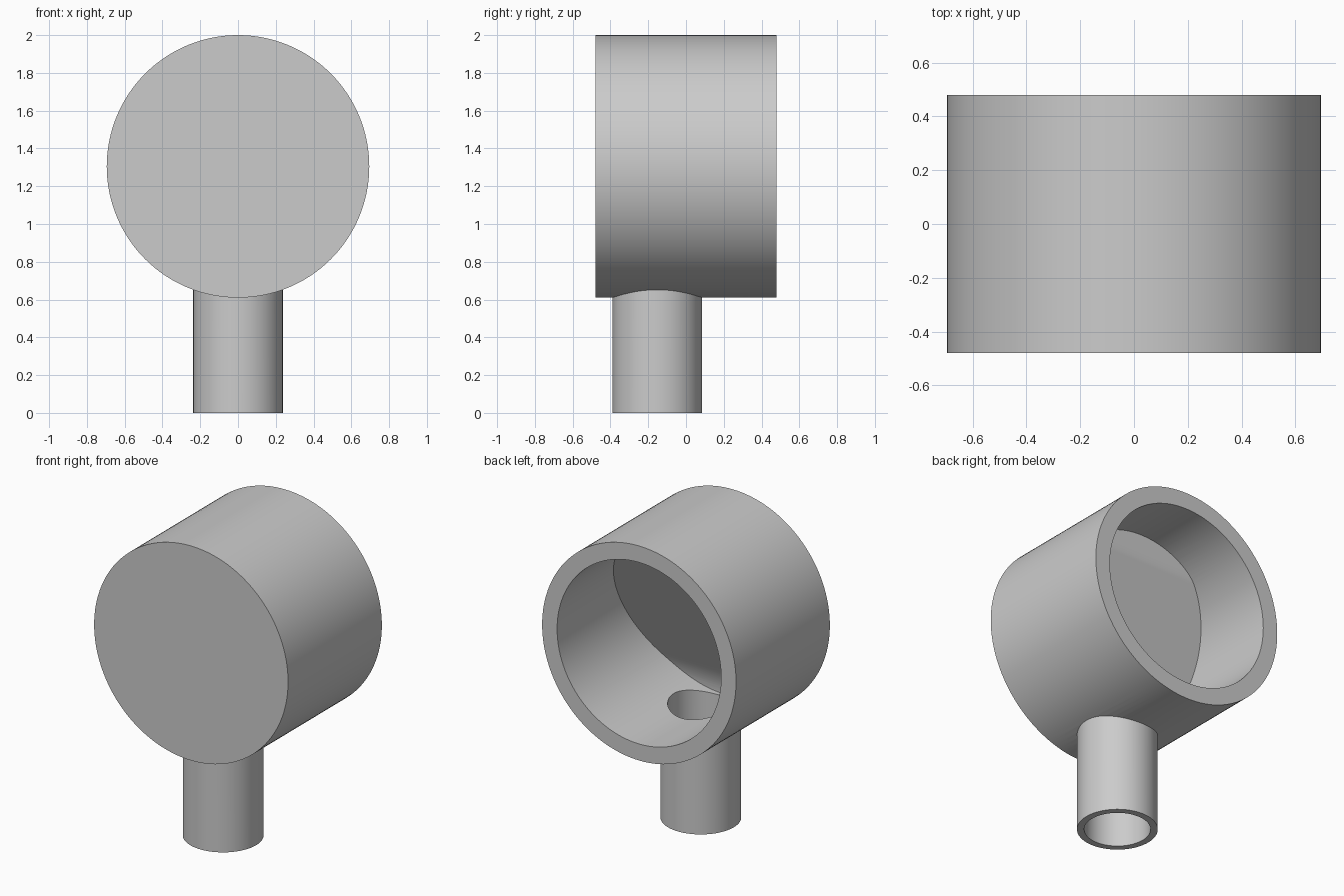
import bpy, bmesh, math
from mathutils import Matrix

if "Cube" in bpy.data.objects:
    bpy.data.objects.remove(bpy.data.objects["Cube"], do_unlink=True)

# Main dimensions
HUB_Z, HUB_R, HUB_INNER, HALF = 1.305, 0.695, 0.588, 0.48
STEM_Y, STEM_R, BORE_R = -0.152, 0.237, 0.195
SEGMENTS = 128

grey = bpy.data.materials.new("plain_grey")
grey.use_nodes = True
grey.diffuse_color = (0.6, 0.6, 0.6, 1)
grey.node_tree.nodes["Principled BSDF"].inputs["Base Color"].default_value = (0.6, 0.6, 0.6, 1)


def add_object(name, bm):
    bmesh.ops.recalc_face_normals(bm, faces=bm.faces)
    mesh = bpy.data.meshes.new(name)
    bm.to_mesh(mesh)
    bm.free()
    mesh.materials.append(grey)
    obj = bpy.data.objects.new(name, mesh)
    bpy.context.scene.collection.objects.link(obj)
    return obj


def cylinder(name, radius, start, end, along_y=False):
    """Cylinder from start to end, on the hub axis (y) or the stem axis (z)."""
    bm = bmesh.new()
    bmesh.ops.create_cone(bm, cap_ends=True, segments=SEGMENTS,
                          radius1=radius, radius2=radius, depth=end - start)
    mid = (start + end) / 2
    if along_y:
        matrix = Matrix.Translation((0, mid, HUB_Z)) @ Matrix.Rotation(math.pi / 2, 4, "X")
    else:
        matrix = Matrix.Translation((0, STEM_Y, mid))
    bmesh.ops.transform(bm, matrix=matrix, verts=bm.verts)
    return add_object(name, bm)


def combine(target, tool, operation):
    """Apply a boolean and discard the tool."""
    mod = target.modifiers.new(operation.lower(), "BOOLEAN")
    mod.operation, mod.solver, mod.object = operation, "EXACT", tool
    graph = bpy.context.evaluated_depsgraph_get()
    graph.update()
    result = bpy.data.meshes.new_from_object(target.evaluated_get(graph))
    target.modifiers.clear()
    target.data = result
    bpy.data.objects.remove(tool, do_unlink=True)


def ease(p0, p1, p2, steps=10):
    """Quadratic curve through p0 and p2, guided by p1."""
    for i in range(steps + 1):
        t = i / steps
        yield tuple((1 - t) ** 2 * a + 2 * t * (1 - t) * b + t * t * c
                    for a, b, c in zip(p0, p1, p2))


# Cavity with a sloping floor that eases to upright at top and bottom (depth, height)
profile = [(-0.2, 0.8), (0.405, 0.8)]
profile += ease((0.405, 0.588), (0.405, 0.465), (0.425, 0.42))
profile += ease((0.82, -0.43), (0.857, -0.51), (0.857, -0.588))
profile += [(0.857, -0.8), (-0.2, -0.8)]
bm = bmesh.new()
face = bm.faces.new([bm.verts.new((-1, HALF - d, HUB_Z + h)) for d, h in profile])
side = bmesh.ops.extrude_face_region(bm, geom=[face])["geom"]
bmesh.ops.translate(bm, vec=(2, 0, 0), verts=[v for v in side if isinstance(v, bmesh.types.BMVert)])
floor_block = add_object("floor_block", bm)
cavity = cylinder("cavity", HUB_INNER, -HALF - 0.1, HALF + 0.1, along_y=True)
combine(cavity, floor_block, "INTERSECT")

# Hub with its stem, hollowed by the cavity and the stem bore
body = cylinder("hub_and_stem", HUB_R, -HALF, HALF, along_y=True)
combine(body, cylinder("stem", STEM_R, 0, 0.7), "UNION")
combine(body, cavity, "DIFFERENCE")
combine(body, cylinder("stem_bore", BORE_R, -0.1, 0.82), "DIFFERENCE")

# Smooth shading with crisp rims
bpy.ops.object.select_all(action="DESELECT")
body.select_set(True)
bpy.context.view_layer.objects.active = body
bpy.ops.object.shade_smooth_by_angle(angle=math.radians(20))
